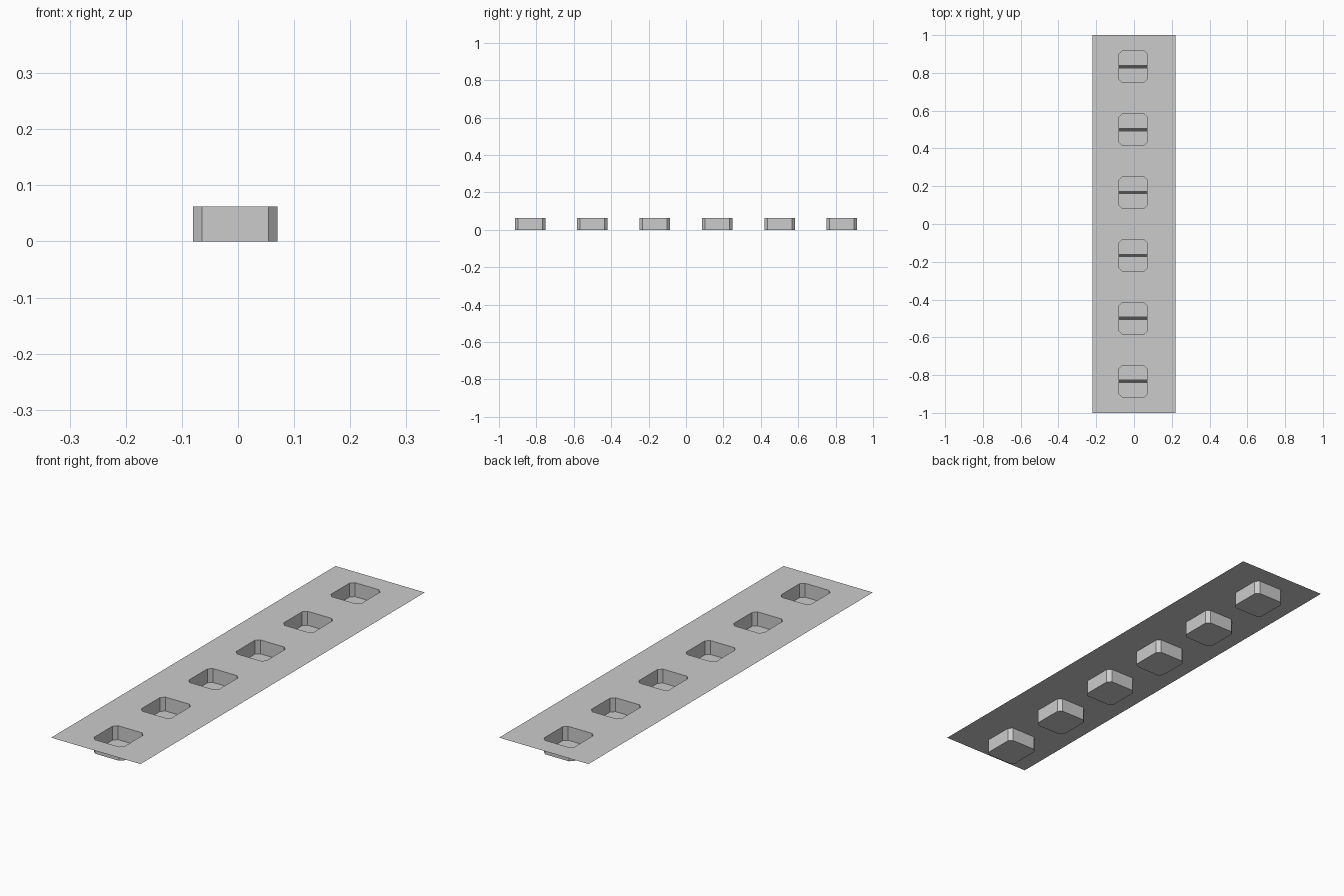
import bpy, bmesh

cube = bpy.data.objects.get("Cube")
if cube:
    bpy.data.objects.remove(cube, do_unlink=True)

COUNT, PITCH = 6, 2 / 6
HALF_W, HEIGHT = 0.22, 0.062
POCKET_X, POCKET_W, POCKET_L, CHAMFER = -0.005, 0.15, 0.163, 0.016
FIRST_Y = -1 + PITCH / 2


def material(name, grey):
    mat = bpy.data.materials.new(name)
    mat.use_nodes = True
    colour = (grey, grey, grey, 1)
    mat.diffuse_color = colour
    mat.node_tree.nodes["Principled BSDF"].inputs["Base Color"].default_value = colour
    return mat


def repeated_object(name, bm, mat):
    """Make an object from one cell and repeat it along the strip."""
    mesh = bpy.data.meshes.new(name)
    bm.to_mesh(mesh)
    bm.free()
    mesh.materials.append(mat)
    obj = bpy.data.objects.new(name, mesh)
    bpy.context.collection.objects.link(obj)
    obj.location.y = FIRST_Y
    array = obj.modifiers.new("Repeat", 'ARRAY')
    array.count = COUNT
    array.use_relative_offset = False
    array.use_constant_offset = True
    array.constant_offset_displace = (0, PITCH, 0)
    array.use_merge_vertices = True
    array.merge_threshold = 0.0005
    return obj


# Sheet cell with one chamfered pocket, counter-clockwise from the back left
bm = bmesh.new()
corners = [(1, 1), (-1, 1), (-1, -1), (1, -1)]
outer = [bm.verts.new((sx * HALF_W, sy * PITCH / 2, HEIGHT)) for sx, sy in corners]
rim, base = [], []
for sx, sy in corners:
    ends = [(POCKET_W / 2, POCKET_L / 2 - CHAMFER), (POCKET_W / 2 - CHAMFER, POCKET_L / 2)]
    if sx * sy < 0:
        ends.reverse()
    for x, y in ends:
        rim.append(bm.verts.new((POCKET_X + sx * x, sy * y, HEIGHT)))
        base.append(bm.verts.new((POCKET_X + sx * x, sy * y, 0)))

# Flat sheet around the opening
for i in range(4):
    j = (i + 1) % 4
    bm.faces.new((outer[i], rim[2 * i + 1], rim[2 * i]))
    bm.faces.new((outer[i], outer[j], rim[2 * j], rim[2 * i + 1]))

# Pocket walls and floor
for i in range(8):
    j = (i + 1) % 8
    bm.faces.new((rim[i], rim[j], base[j], base[i]))
bm.faces.new(base)
repeated_object("pocket_sheet", bm, material("light grey", 0.6))

# Dark stripe across each pocket floor
bm = bmesh.new()
bmesh.ops.create_cube(bm, size=1)
bmesh.ops.scale(bm, vec=(POCKET_W - 0.002, 0.018, 0.003), verts=bm.verts)
bmesh.ops.translate(bm, vec=(POCKET_X, 0, 0.0025), verts=bm.verts)
repeated_object("floor_stripe", bm, material("dark grey", 0.08))
